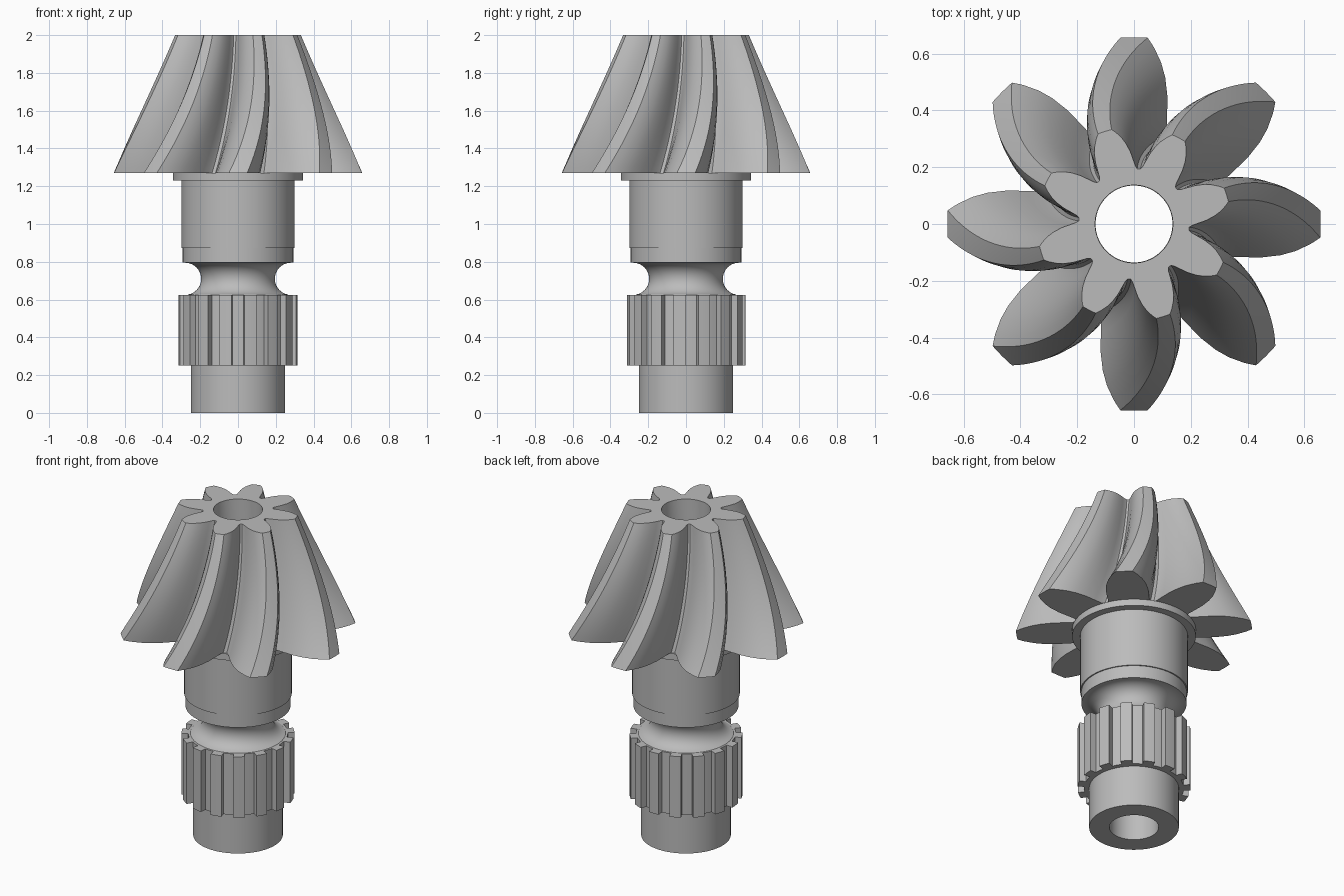
import bpy, bmesh
from math import sin, cos, pi, radians

if "Cube" in bpy.data.objects:
    bpy.data.objects.remove(bpy.data.objects["Cube"], do_unlink=True)

steel = bpy.data.materials.new("grey_steel")
steel.use_nodes = True
steel.diffuse_color = (0.5, 0.5, 0.5, 1)
steel.node_tree.nodes["Principled BSDF"].inputs["Base Color"].default_value = (0.5, 0.5, 0.5, 1)

BORE = 0.137
SIDES = 96


def loft(name, rings):
    """Skin a closed loop of equally sized rings."""
    bm = bmesh.new()
    loops = [[bm.verts.new(p) for p in ring] for ring in rings]
    count = len(rings[0])
    for k, a in enumerate(loops):
        b = loops[(k + 1) % len(loops)]
        for i in range(count):
            j = (i + 1) % count
            bm.faces.new((a[i], a[j], b[j], b[i]))
    bmesh.ops.recalc_face_normals(bm, faces=bm.faces)
    mesh = bpy.data.meshes.new(name)
    bm.to_mesh(mesh)
    bm.free()
    obj = bpy.data.objects.new(name, mesh)
    bpy.context.collection.objects.link(obj)
    mesh.materials.append(steel)
    bpy.ops.object.select_all(action="DESELECT")
    obj.select_set(True)
    bpy.context.view_layer.objects.active = obj
    bpy.ops.object.shade_smooth_by_angle(angle=radians(28))
    return obj


def ring(polar, z, turn=0.0):
    return [(r * cos(a + turn), r * sin(a + turn), z) for r, a in polar]


def circle(r, z):
    return ring([(r, 2 * pi * i / SIDES) for i in range(SIDES)], z)


# Turned shaft with rounded neck groove, collar and flange
profile = [(BORE, 0), (0.25, 0), (0.25, 0.6), (0.265, 0.625)]
for i in range(1, 17):
    a = pi * i / 16
    profile.append((0.28 - 0.085 * sin(a), 0.71 - 0.085 * cos(a)))
profile += [(0.293, 0.795), (0.293, 0.872), (0.3, 0.872),
            (0.3, 1.23), (0.345, 1.23), (0.345, 1.27), (BORE, 1.27)]
loft("shaft", [circle(r, z) for r, z in profile])

# Splined band with fifteen square teeth, a gap at the front
SPLINES = 15
outline = []
for n in range(SPLINES):
    middle = -pi / 2 + (n + 0.5) * 2 * pi / SPLINES
    for r, offset in ((0.278, -6.2), (0.315, -5.9), (0.315, 0), (0.315, 5.9),
                      (0.278, 6.2), (0.278, 12)):
        outline.append((r, middle + radians(offset)))
core = [(0.2, a) for r, a in outline]
loft("spline_teeth", [ring(outline, 0.25), ring(outline, 0.625),
                      ring(core, 0.625), ring(core, 0.25)])

# Spiral bevel pinion: height fraction up the tooth and half angle in degrees
TEETH = 8
flank = [(0, 20.8), (0.07, 18.8), (0.2, 17), (0.4, 14.7), (0.6, 12),
         (0.75, 9.5), (0.9, 6.5), (1, 4.2)]
half = [(f, -h) for f, h in flank]
tooth = half + [(1, 0)] + [(f, -h) for f, h in reversed(half)]
section = [(f, radians(h) + n * 2 * pi / TEETH) for n in range(TEETH) for f, h in tooth]
bore = [(BORE, a) for f, a in section]

LAYERS = 24
rings = []
for k in range(LAYERS + 1):
    t = k / LAYERS
    root = 0.335 + (0.195 - 0.335) * t
    tip = 0.658 + (0.342 - 0.658) * t
    turn = radians(17.5) * (1 - (1 - t) ** 1.7)
    rings.append(ring([(root + (tip - root) * f, a) for f, a in section],
                      1.27 + 0.73 * t, turn))
rings.append(ring(bore, 2, turn))
rings.append(ring(bore, 1.27, 0))
loft("bevel_pinion", rings)
